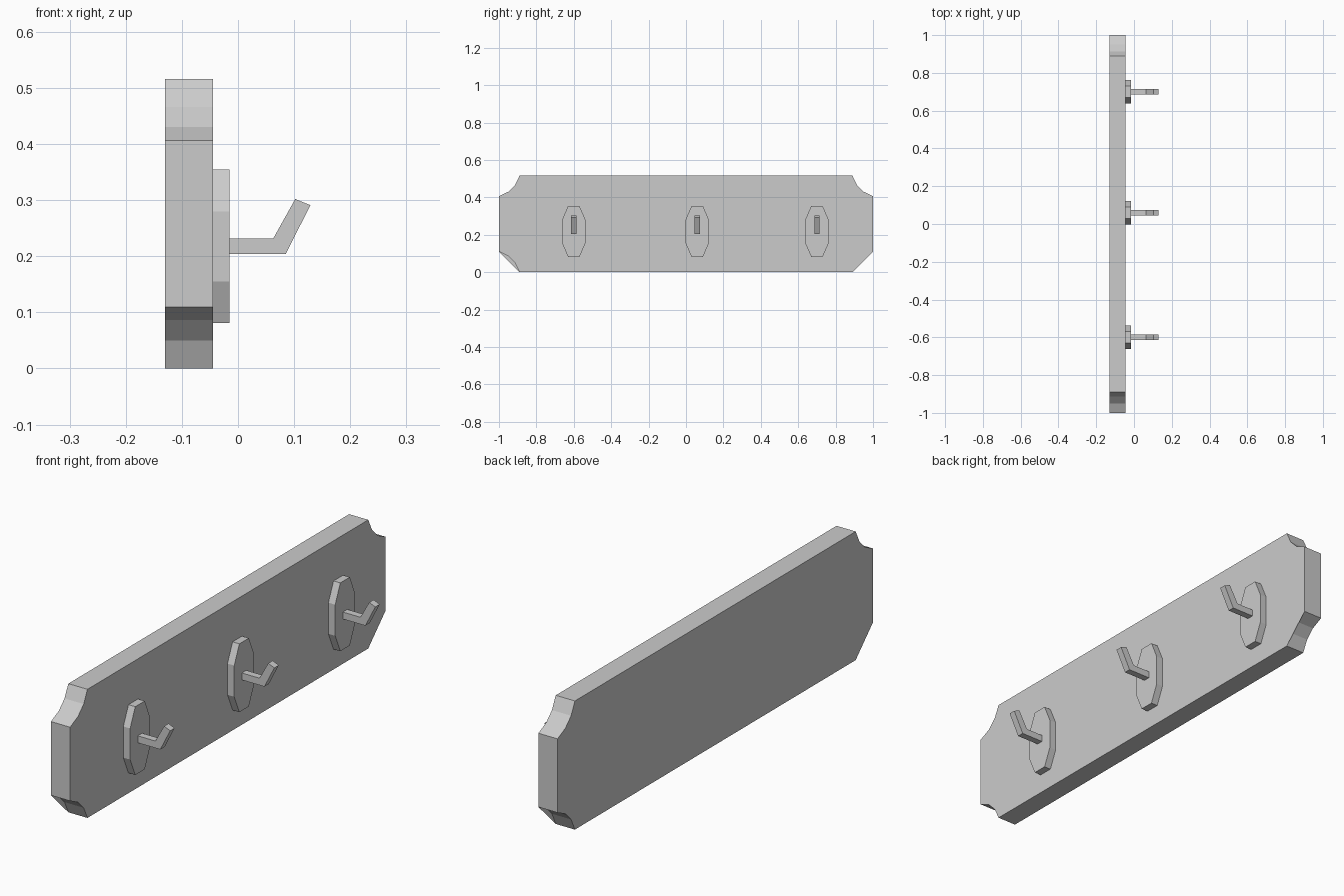
import bpy, bmesh

if "Cube" in bpy.data.objects:
    bpy.data.objects.remove(bpy.data.objects["Cube"])

X_BACK, X_FRONT, X_PLATE = -0.13, -0.045, -0.015
HEIGHT = 0.516
HOOK_Y = (-0.60, 0.06, 0.70)
SCOOP = [(0.0, 0.11), (0.05, 0.086), (0.086, 0.05), (0.11, 0.0)]


def finish(name, bm):
    mesh = bpy.data.meshes.new(name)
    bm.to_mesh(mesh)
    bm.free()
    obj = bpy.data.objects.new(name, mesh)
    bpy.context.collection.objects.link(obj)
    return obj


def prism(name, points, offset):
    """Extrude a closed outline of 3D points along offset."""
    bm = bmesh.new()
    face = bm.faces.new([bm.verts.new(p) for p in points])
    ext = bmesh.ops.extrude_face_region(bm, geom=[face], use_keep_orig=True)
    moved = [v for v in ext["geom"] if isinstance(v, bmesh.types.BMVert)]
    bmesh.ops.translate(bm, verts=moved, vec=offset)
    bmesh.ops.recalc_face_normals(bm, faces=bm.faces)
    return finish(name, bm)


# Board outline, counter-clockwise seen from +x, four points per scooped corner
bottom_right = [(1 - a, b) for a, b in reversed(SCOOP)]
top_right = [(1 - a, HEIGHT - b) for a, b in SCOOP]
top_left = [(a - 1, HEIGHT - b) for a, b in reversed(SCOOP)]
bottom_left = [(a - 1, b) for a, b in SCOOP]
outline = bottom_right + top_right + top_left + bottom_left

bm = bmesh.new()
front = [bm.verts.new((X_FRONT, y, z)) for y, z in outline]
back = [bm.verts.new((X_BACK, y, z)) for y, z in outline]
n = len(outline)
for i in range(n):
    j = (i + 1) % n
    bm.faces.new((front[j], front[i], back[i], back[j]))
# One lower scoop is closed by a flat web on the front, the other on the back
bm.faces.new([v for i, v in enumerate(front) if i not in (1, 2)])
bm.faces.new([v for i, v in enumerate(back) if i not in (13, 14)][::-1])
finish("board", bm)

# Octagonal plates and bent hooks
plate = [(0.03, 0.081), (0.0625, 0.155), (0.0625, 0.28), (0.03, 0.355),
         (-0.03, 0.355), (-0.0625, 0.28), (-0.0625, 0.155), (-0.03, 0.081)]
hook = [(X_PLATE, 0.204), (0.085, 0.204), (0.129, 0.291),
        (0.102, 0.302), (0.063, 0.232), (X_PLATE, 0.232)]
half = 0.014
for k, cy in enumerate(HOOK_Y, 1):
    prism(f"hook_plate_{k}", [(X_FRONT, cy + y, z) for y, z in plate],
          (X_PLATE - X_FRONT, 0, 0))
    prism(f"hook_{k}", [(x, cy - half, z) for x, z in hook], (0, 2 * half, 0))
